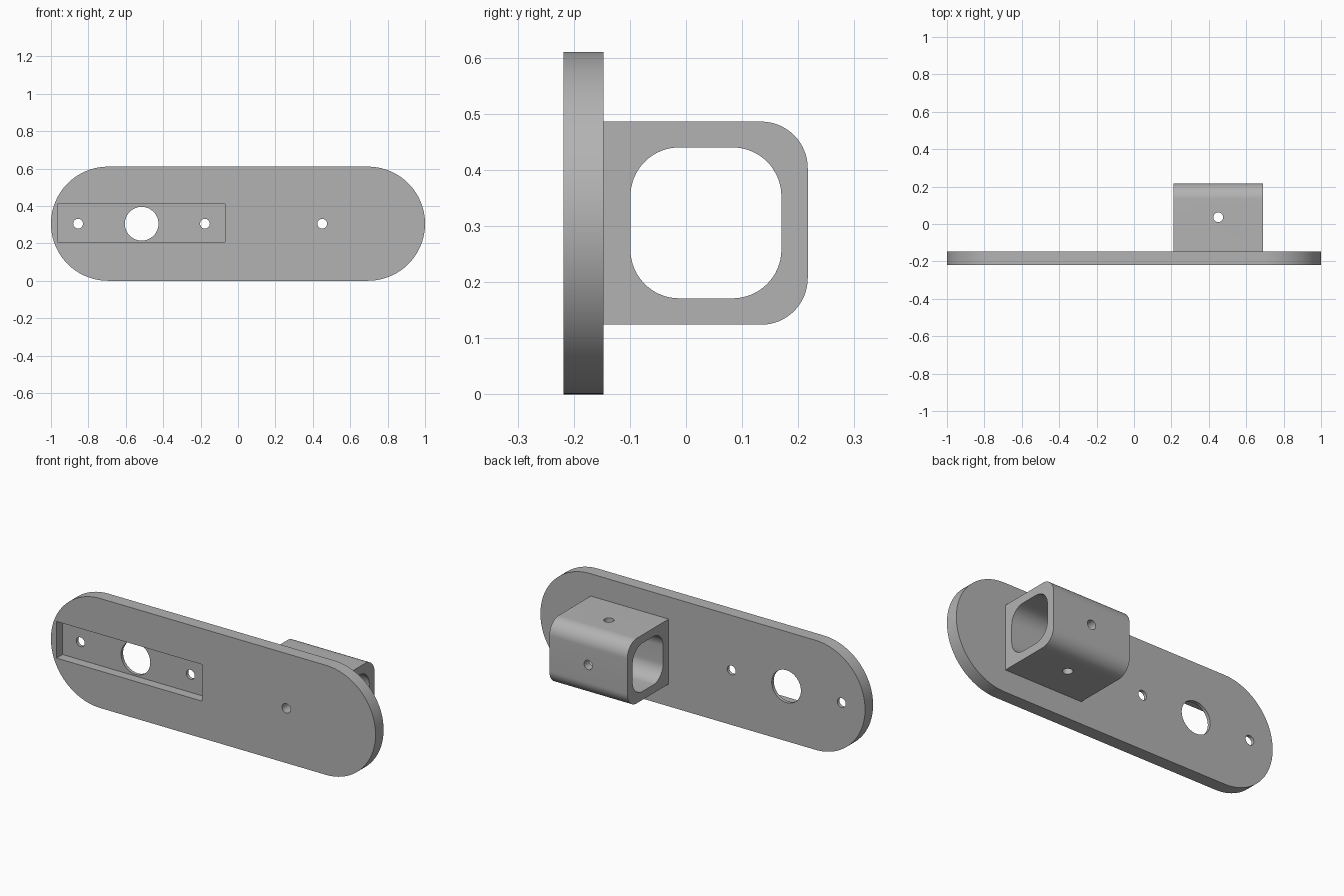
import bpy
import bmesh
from math import cos, sin, pi, radians
from mathutils import Vector

if "Cube" in bpy.data.objects:
    bpy.data.objects.remove(bpy.data.objects["Cube"], do_unlink=True)

grey = bpy.data.materials.new("plain grey")
grey.use_nodes = True
grey.diffuse_color = (0.45, 0.45, 0.45, 1)
grey.node_tree.nodes["Principled BSDF"].inputs["Base Color"].default_value = grey.diffuse_color


def rounded_rect(u0, u1, v0, v1, radii, steps=16):
    """Outline counter-clockwise; radii start at the upper right corner."""
    corners = [(u1, v1, -1, -1), (u0, v1, 1, -1), (u0, v0, 1, 1), (u1, v0, -1, 1)]
    points = []
    for k, ((u, v, su, sv), r) in enumerate(zip(corners, radii)):
        for i in range(steps + 1 if r else 1):
            a = pi / 2 * (k + i / steps)
            points.append((u + su * r + r * cos(a), v + sv * r + r * sin(a)))
    return points


def circle(u, v, r, n=40):
    return [(u + r * cos(2 * pi * i / n), v + r * sin(2 * pi * i / n)) for i in range(n)]


def prism(name, outline, axis, start, end):
    """Extrude an outline along x, y or z between two positions."""
    place = {"x": lambda u, v, w: (w, u, v),
             "y": lambda u, v, w: (u, w, v),
             "z": lambda u, v, w: (u, v, w)}[axis]
    bm = bmesh.new()
    face = bm.faces.new([bm.verts.new(place(u, v, start)) for u, v in outline])
    moved = bmesh.ops.extrude_face_region(bm, geom=[face])["geom"]
    bmesh.ops.translate(bm, vec=Vector(place(0, 0, end - start)),
                        verts=[g for g in moved if isinstance(g, bmesh.types.BMVert)])
    bmesh.ops.remove_doubles(bm, verts=bm.verts, dist=1e-5)
    bmesh.ops.recalc_face_normals(bm, faces=bm.faces)
    mesh = bpy.data.meshes.new(name)
    bm.to_mesh(mesh)
    bm.free()
    mesh.materials.append(grey)
    obj = bpy.data.objects.new(name, mesh)
    bpy.context.collection.objects.link(obj)
    return obj


def combine(target, tool, operation):
    mod = target.modifiers.new(tool.name, "BOOLEAN")
    mod.operation, mod.solver, mod.object = operation, "EXACT", tool
    bpy.context.view_layer.objects.active = target
    bpy.ops.object.modifier_apply(modifier=mod.name)
    bpy.data.objects.remove(tool, do_unlink=True)


FRONT, BACK, MID_Z = -0.218, -0.147, 0.305
TUBE_X, TUBE_Y = 0.45, 0.036

# Long plate with round ends, joined to the square tube socket behind it
bracket = prism("mounting_bracket", rounded_rect(-1, 1, 0, 0.61, [0.305] * 4, 32), "y", FRONT, BACK)
socket = prism("tube_socket", rounded_rect(BACK - 0.02, 0.217, 0.124, 0.486, [0.083, 0, 0, 0.083]),
               "x", 0.21, 0.69)
combine(bracket, socket, "UNION")

# Socket bore, front recess, and the cable and screw holes
cutters = [
    prism("bore", rounded_rect(-0.099, 0.17, 0.171, 0.44, [0.087] * 4), "x", 0.1, 0.8),
    prism("recess", rounded_rect(-0.965, -0.07, 0.206, 0.41, [0] * 4), "y", FRONT - 0.1, FRONT + 0.053),
    prism("cable_hole", circle(-0.515, MID_Z, 0.09, 64), "y", -0.4, 0),
    prism("vertical_screw_hole", circle(TUBE_X, TUBE_Y, 0.026), "z", 0, 0.6),
]
for x, end in ((-0.855, 0), (-0.177, 0), (TUBE_X, 0.4)):
    cutters.append(prism("screw_hole", circle(x, MID_Z, 0.026), "y", -0.4, end))
for cutter in cutters:
    combine(bracket, cutter, "DIFFERENCE")

bpy.ops.object.select_all(action="DESELECT")
bracket.select_set(True)
bpy.context.view_layer.objects.active = bracket
bpy.ops.object.shade_smooth_by_angle(angle=radians(30))
